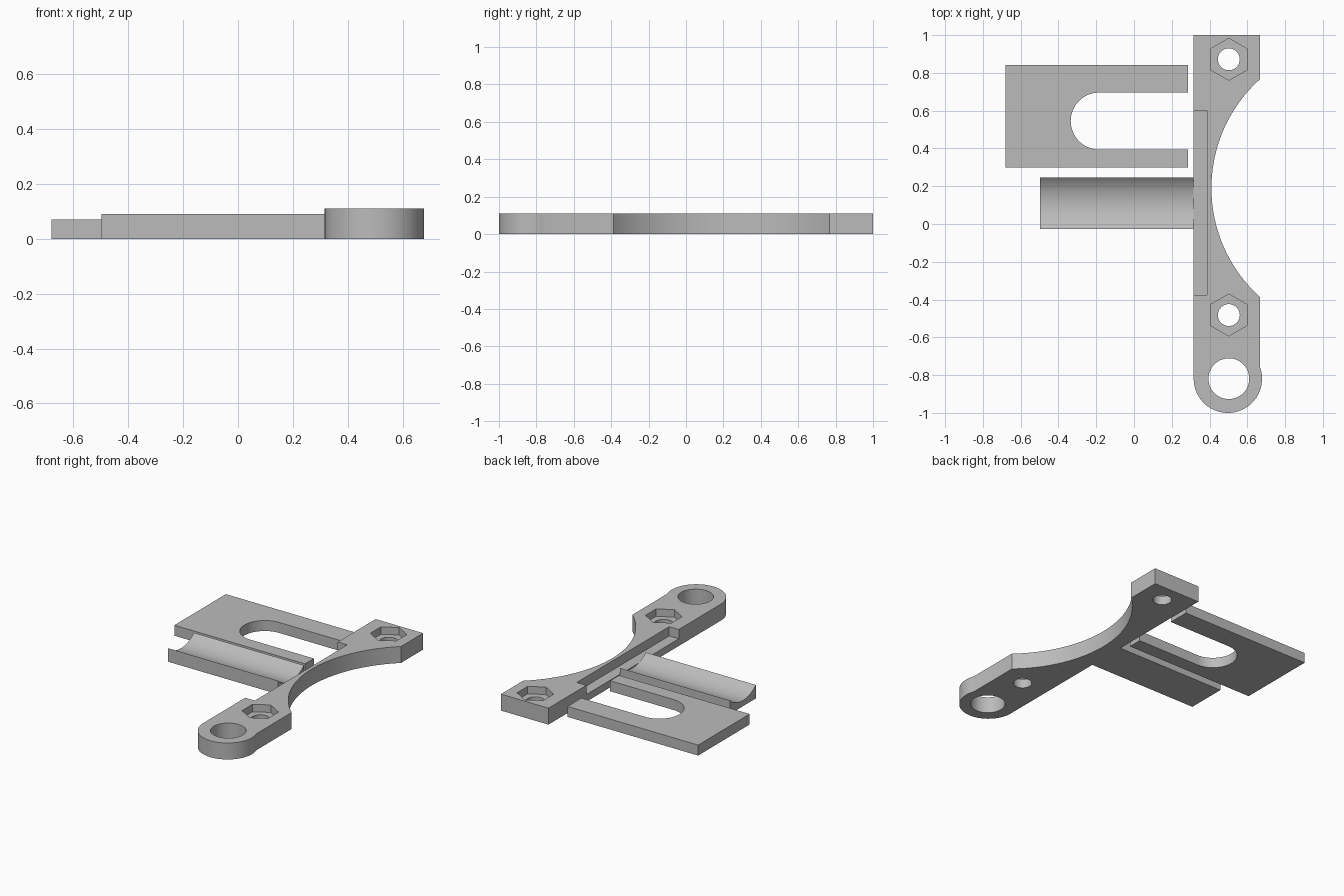
import bpy, bmesh, math
from mathutils import Vector

cube = bpy.data.objects.get("Cube")
if cube:
    bpy.data.objects.remove(cube, do_unlink=True)

grey = bpy.data.materials.new("plain grey")
grey.use_nodes = True
colour = (0.5, 0.5, 0.5, 1)
grey.diffuse_color = colour
grey.node_tree.nodes["Principled BSDF"].inputs["Base Color"].default_value = colour


def arc(cx, cy, r, start, end, n):
    """Points along an arc, angles in degrees."""
    angles = [math.radians(start + (end - start) * i / n) for i in range(n + 1)]
    return [(cx + r * math.cos(a), cy + r * math.sin(a)) for a in angles]


def prism(name, points, low, high, along_x=False):
    """Extrude a profile up z, or a (y, z) profile along x."""
    bm = bmesh.new()
    place = (lambda p: (low, p[0], p[1])) if along_x else (lambda p: (p[0], p[1], low))
    face = bm.faces.new([bm.verts.new(place(p)) for p in points])
    top = bmesh.ops.extrude_face_region(bm, geom=[face])["geom"]
    shift = Vector((high - low, 0, 0) if along_x else (0, 0, high - low))
    bmesh.ops.translate(bm, vec=shift, verts=[v for v in top if isinstance(v, bmesh.types.BMVert)])
    bmesh.ops.recalc_face_normals(bm, faces=bm.faces)
    mesh = bpy.data.meshes.new(name)
    bm.to_mesh(mesh)
    bm.free()
    mesh.materials.append(grey)
    obj = bpy.data.objects.new(name, mesh)
    bpy.context.collection.objects.link(obj)
    return obj


def activate(obj):
    bpy.ops.object.select_all(action="DESELECT")
    obj.select_set(True)
    bpy.context.view_layer.objects.active = obj


def cut(obj, cutter):
    cutter.hide_render = True
    mod = obj.modifiers.new("cut", "BOOLEAN")
    mod.operation, mod.solver, mod.object = "DIFFERENCE", "EXACT", cutter
    activate(obj)
    bpy.ops.object.modifier_apply(modifier=mod.name)
    bpy.data.objects.remove(cutter, do_unlink=True)


def rect(x0, x1, y0, y1):
    return [(x0, y0), (x1, y0), (x1, y1), (x0, y1)]


HEIGHT, LEFT, RIGHT = 0.11, 0.316, 0.667

# Bracket: straight bar with a rounded eye at the front and a wide arc in its side
eye_x, eye_y, eye_r = 0.497, -0.819, 0.181
join = math.degrees(math.acos((RIGHT - eye_x) / eye_r))
bow_x, bow_y, bow_r = 1.186, 0.19, 0.776
bow = math.degrees(math.acos((bow_x - RIGHT) / bow_r))
outline = arc(eye_x, eye_y, eye_r, -180, join, 48)
outline += arc(bow_x, bow_y, bow_r, 180 + bow, 180 - bow, 48)
outline += [(RIGHT, 1), (LEFT, 1)]
bracket = prism("bracket", outline, 0, HEIGHT)

# Eye hole, then bolt holes with hexagonal nut pockets
cut(bracket, prism("eye_cutter", arc(0.502, eye_y, 0.108, 0, 352.5, 47), -0.1, 0.2))
for y in (0.872, -0.482):
    cut(bracket, prism("bolt_cutter", arc(0.502, y, 0.058, 0, 350, 35), -0.1, 0.2))
    cut(bracket, prism("nut_cutter", arc(0.502, y, 0.111, 30, 330, 5), 0.06, 0.2))

# Ledge along the inner side
cut(bracket, prism("ledge_cutter", rect(LEFT - 0.1, 0.387, -0.375, 0.6), 0.048, 0.2))

# Cradle: block with a concave trough, joined to the bracket
front, back, top, depth = -0.027, 0.245, 0.09, 0.052
half = (back - front) / 2
radius = (half * half + depth * depth) / (2 * depth)
sweep = math.degrees(math.asin(half / radius))
trough = arc((front + back) / 2, top - depth + radius, radius, 270 + sweep, 270 - sweep, 32)
cradle = prism("cradle", [(front, 0), (back, 0)] + trough, -0.497, LEFT, along_x=True)

# Fork: loose flat plate with a round-ended slot
slot_y, slot_r = 0.545, 0.151
fork_outline = [(0.285, 0.3), (0.285, slot_y - slot_r)]
fork_outline += arc(-0.184, slot_y, slot_r, 270, 90, 32)
fork_outline += [(0.285, slot_y + slot_r), (0.285, 0.843), (-0.68, 0.843), (-0.68, 0.3)]
fork = prism("fork_plate", fork_outline, 0, 0.07)

for part in (bracket, cradle, fork):
    activate(part)
    bpy.ops.object.shade_smooth_by_angle(angle=math.radians(25))
